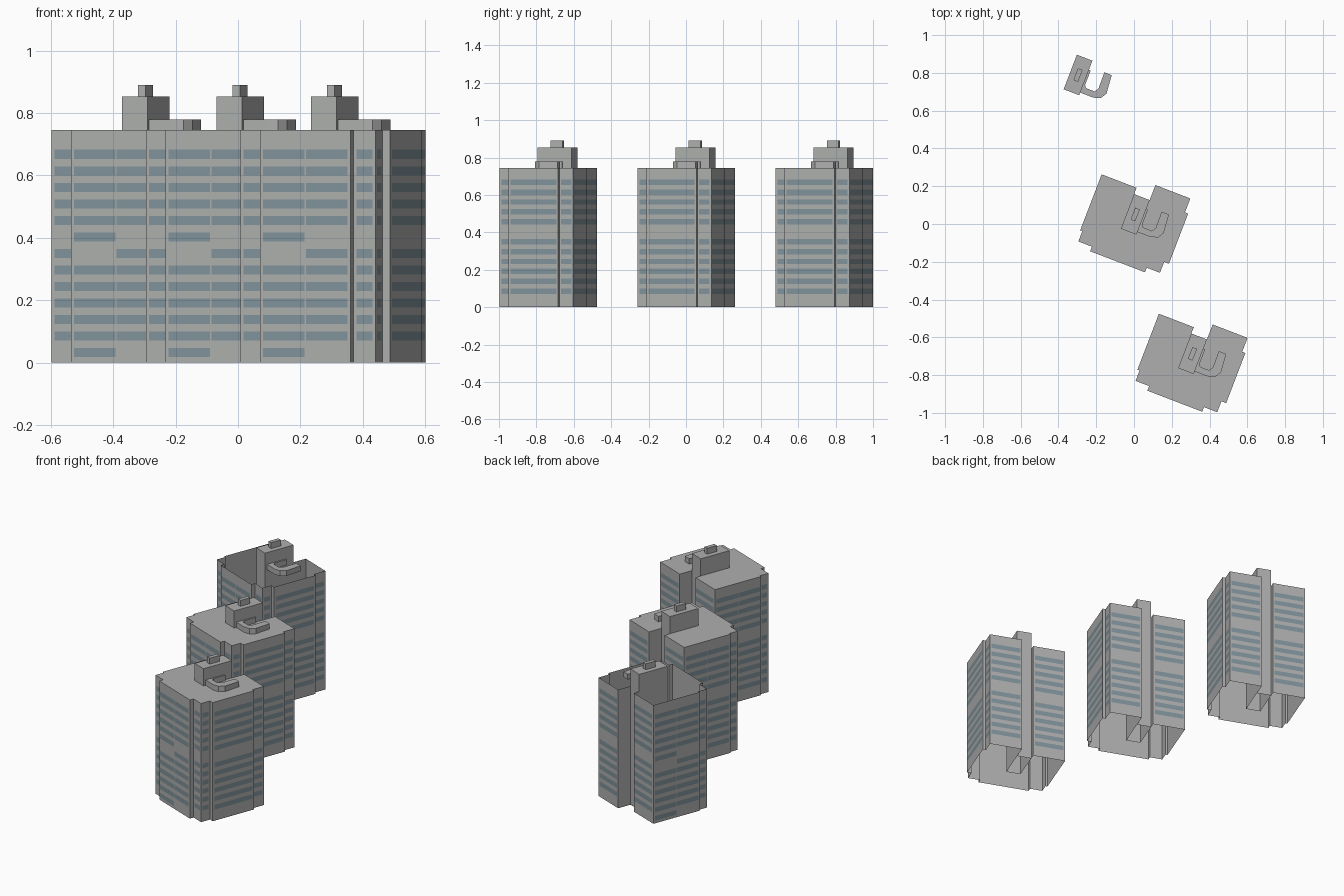
import bpy
import bmesh
import math
from mathutils import Matrix, Vector

cube = bpy.data.objects.get("Cube")
if cube:
    bpy.data.objects.remove(cube, do_unlink=True)


def make_material(name, rgb):
    mat = bpy.data.materials.new(name)
    mat.use_nodes = True
    mat.diffuse_color = (*rgb, 1)
    mat.node_tree.nodes["Principled BSDF"].inputs["Base Color"].default_value = (*rgb, 1)
    return mat


concrete = make_material("concrete_grey", (0.42, 0.43, 0.42))
glass = make_material("window_blue_grey", (0.215, 0.29, 0.325))

ROOF, CORE_TOP, TANK_TOP, CANOPY_TOP = 0.745, 0.853, 0.89, 0.779
ROW_START, ROW_STEP, ROW_COUNT, PANE = 0.032, 0.053, 13, 0.0145
MARGIN = 0.01

# Footprint, anticlockwise from the front left corner
FOOTPRINT = [
    (-0.242, -0.192), (-0.165, -0.192), (-0.165, -0.218), (0.146, -0.218),
    (0.146, -0.192), (0.221, -0.192), (0.221, -0.13), (0.248, -0.13),
    (0.248, 0.154), (0.23, 0.154), (0.23, 0.233), (0.032, 0.233),
    (0.032, 0.148), (-0.056, 0.148), (-0.056, 0.184), (-0.254, 0.184),
    (-0.254, -0.133), (-0.242, -0.133),
]
# Footprint walls split in two bays, the first with its rows shifted
TWO_BAY_WALLS = (2, 15)
NOTCH_WALL = 12

# Curved canopy beside the roof core
CANOPY = [
    (0.032, -0.033), (0.108, -0.033), (0.145, -0.02), (0.164, 0.012),
    (0.155, 0.113), (0.113, 0.113), (0.115, 0.022), (0.101, 0.0),
    (0.052, 0.0), (0.042, 0.014), (0.042, 0.096), (0.032, 0.096),
]


def finish(name, bm, mat, place):
    mesh = bpy.data.meshes.new(name)
    bm.to_mesh(mesh)
    bm.free()
    mesh.materials.append(mat)
    obj = bpy.data.objects.new(name, mesh)
    obj.matrix_world = place
    bpy.context.collection.objects.link(obj)
    return obj


def prism(name, outline, z0, z1, place, top=True, bottom=False, skip=None):
    bm = bmesh.new()
    low = [bm.verts.new((x, y, z0)) for x, y in outline]
    high = [bm.verts.new((x, y, z1)) for x, y in outline]
    n = len(outline)
    for i in range(n):
        j = (i + 1) % n
        if i != skip:
            bm.faces.new((low[i], low[j], high[j], high[i]))
    if top:
        bm.faces.new(high)
    if bottom:
        bm.faces.new(low[::-1])
    return finish(name, bm, concrete, place)


def rectangle(x0, x1, y0, y1):
    return [(x0, y0), (x1, y0), (x1, y1), (x0, y1)]


def window_bays(index, length):
    """Start, end and empty rows of each bay on a wall."""
    if index in TWO_BAY_WALLS:
        mid = length / 2
        return [(MARGIN, mid - 0.002, (6,)), (mid + 0.002, length - MARGIN, (0, 7))]
    return [(MARGIN, length - MARGIN, (0, 7))]


def windows(name, place):
    bm = bmesh.new()
    for i, corner in enumerate(FOOTPRINT):
        start = Vector((*corner, 0))
        edge = Vector((*FOOTPRINT[(i + 1) % len(FOOTPRINT)], 0)) - start
        if edge.length < 0.05 or i in (NOTCH_WALL, NOTCH_WALL - 1):
            continue
        along = edge.normalized()
        start += along.cross(Vector((0, 0, 1))) * 0.0015
        for a, b, empty in window_bays(i, edge.length):
            for row in range(ROW_COUNT):
                if row in empty:
                    continue
                z = ROW_START + row * ROW_STEP
                corners = ((a, z - PANE), (b, z - PANE), (b, z + PANE), (a, z + PANE))
                bm.faces.new([bm.verts.new(start + along * s + Vector((0, 0, h)))
                              for s, h in corners])
    finish(name, bm, glass, place)


def tower(label, x, y, roofed):
    place = Matrix.Translation((x, y, 0)) @ Matrix.Rotation(math.radians(-21), 4, "Z")
    prism(label + "_tower_walls", FOOTPRINT, 0, ROOF, place, top=roofed, skip=NOTCH_WALL)
    windows(label + "_tower_windows", place)
    prism(label + "_lift_core", rectangle(-0.056, 0.032, -0.048, 0.148), 0, CORE_TOP, place)
    prism(label + "_roof_tank", rectangle(-0.025, 0.001, 0.016, 0.083),
          CORE_TOP, TANK_TOP, place)
    prism(label + "_roof_canopy", CANOPY, ROOF, CANOPY_TOP, place, bottom=True)


# Three towers in a diagonal row; the rear one is open at the top
tower("rear", -0.303, 0.738, False)
tower("middle", 0, 0, True)
tower("front", 0.303, -0.738, True)
